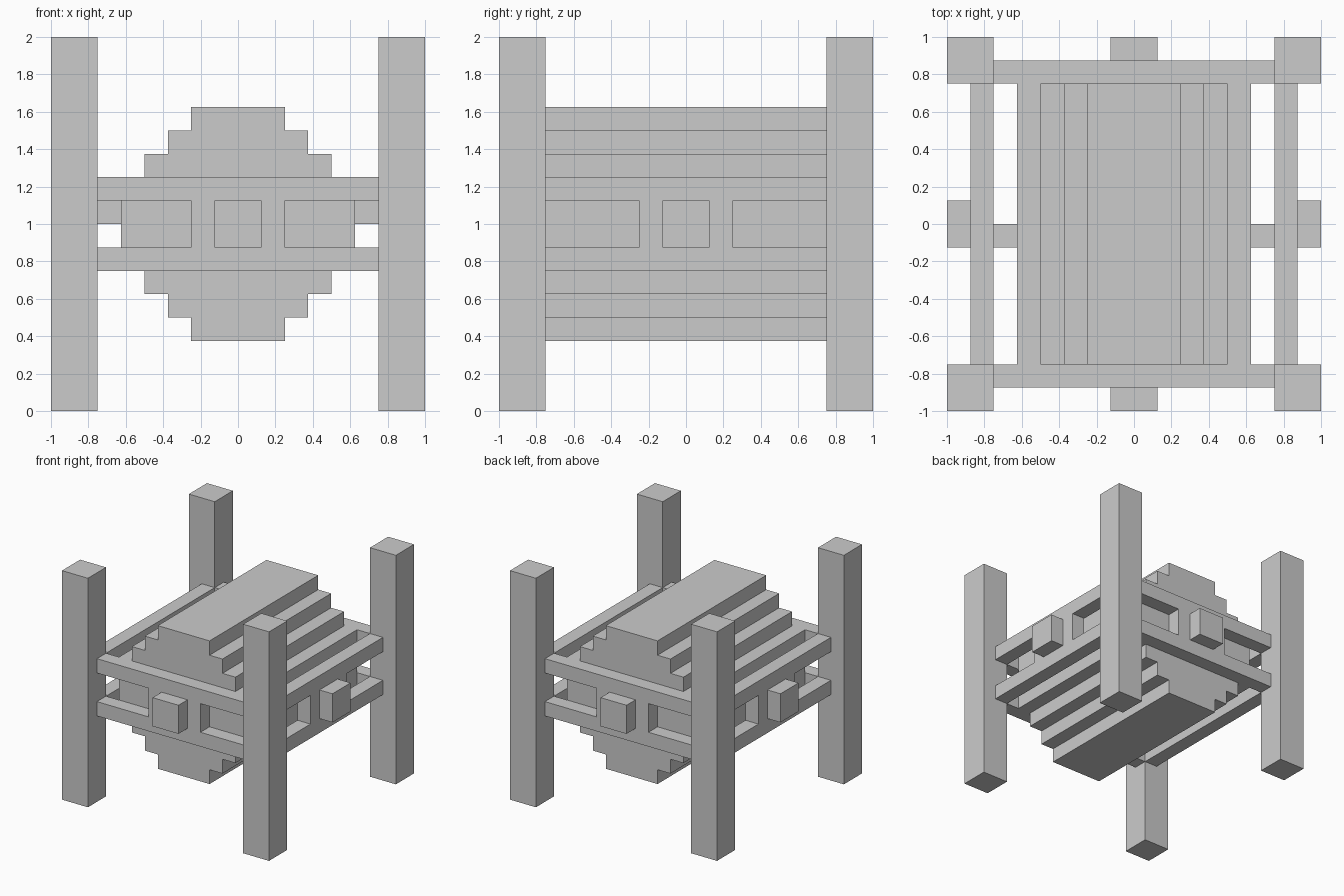
import bpy, bmesh
from math import pi
from mathutils import Matrix

if "Cube" in bpy.data.objects:
    bpy.data.objects.remove(bpy.data.objects["Cube"])


def finish(name, bm, matrix=Matrix()):
    bm.transform(matrix)
    bmesh.ops.recalc_face_normals(bm, faces=bm.faces)
    mesh = bpy.data.meshes.new(name)
    bm.to_mesh(mesh)
    bm.free()
    obj = bpy.data.objects.new(name, mesh)
    bpy.context.collection.objects.link(obj)
    return obj


def box(name, lo, hi, matrix=Matrix()):
    bm = bmesh.new()
    bmesh.ops.create_cube(bm, size=1)
    for v in bm.verts:
        v.co = [lo[i] if v.co[i] < 0 else hi[i] for i in range(3)]
    return finish(name, bm, matrix)


def extrude_y(name, half, y0, y1, matrix=Matrix()):
    """Extrude a profile along y; half is its upper right quarter as (x, z - 1)."""
    upper = half + [(-x, z) for x, z in reversed(half)]
    lower = [(-x, -z) for x, z in upper]
    bm = bmesh.new()
    face = bm.faces.new([bm.verts.new((x, y0, 1 + z)) for x, z in upper + lower])
    out = bmesh.ops.extrude_face_region(bm, geom=[face])
    verts = [g for g in out["geom"] if isinstance(g, bmesh.types.BMVert)]
    bmesh.ops.translate(bm, verts=verts, vec=(0, y1 - y0, 0))
    return finish(name, bm, matrix)


# Stepped core
steps = [(0.625, 0.25), (0.5, 0.25), (0.5, 0.375), (0.375, 0.375),
         (0.375, 0.5), (0.25, 0.5), (0.25, 0.625)]
extrude_y("stepped_body", steps, -0.75, 0.75)

# Corner posts
for sx in (-1, 1):
    for sy in (-1, 1):
        cx, cy = sx * 0.875, sy * 0.875
        box("corner_post", (cx - 0.125, cy - 0.125, 0), (cx + 0.125, cy + 0.125, 2))

# Twin rails joined by a centre panel, with a boss, on all four sides
rails = [(0.25, 0.125), (0.75, 0.125), (0.75, 0.25)]
for i, side in enumerate(("front", "right", "back", "left")):
    turn = Matrix.Rotation(i * pi / 2, 4, "Z")
    extrude_y(side + "_rails", rails, -0.875, -0.75, turn)
    box(side + "_boss", (-0.125, -1, 0.875), (0.125, -0.875, 1.125), turn)

# Small pegs between the body and the side rails
for name, x in (("left_peg", -0.75), ("right_peg", 0.625)):
    box(name, (x, -0.125, 1), (x + 0.125, 0, 1.125))
